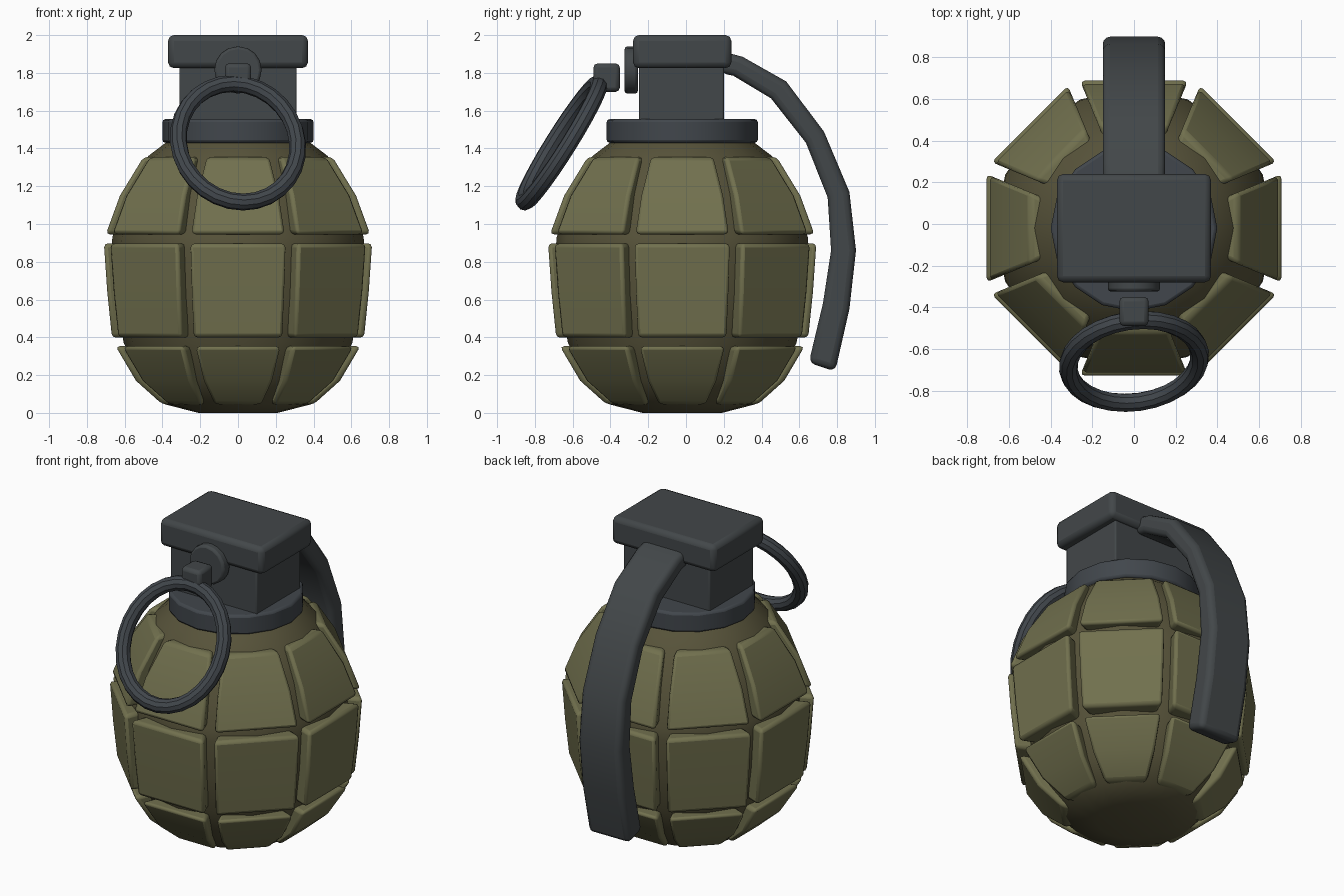
import bpy, bmesh, math
from mathutils import Vector, Matrix

if "Cube" in bpy.data.objects:
    bpy.data.objects.remove(bpy.data.objects["Cube"])

CY = -0.02  # body axis offset in y


def material(name, rgb):
    m = bpy.data.materials.new(name)
    m.diffuse_color = (*rgb, 1)
    m.use_nodes = True
    m.node_tree.nodes["Principled BSDF"].inputs["Base Color"].default_value = m.diffuse_color
    return m


OLIVE = material("olive", (0.165, 0.162, 0.076))
DARK_OLIVE = material("dark_olive", (0.095, 0.086, 0.042))
METAL = material("gunmetal", (0.055, 0.063, 0.067))
BLUE_METAL = material("blue_gunmetal", (0.053, 0.062, 0.072))


def finish(name, bm, mat, bevel=0.0, segments=2):
    """Turn a bmesh into a bevelled, smooth shaded object."""
    bmesh.ops.recalc_face_normals(bm, faces=bm.faces)
    mesh = bpy.data.meshes.new(name)
    bm.to_mesh(mesh)
    bm.free()
    mesh.materials.append(mat)
    ob = bpy.data.objects.new(name, mesh)
    bpy.context.collection.objects.link(ob)
    if bevel:
        b = ob.modifiers.new("bevel", 'BEVEL')
        b.width, b.segments = bevel, segments
        b.limit_method, b.angle_limit = 'ANGLE', math.radians(40)
    bpy.ops.object.select_all(action='DESELECT')
    ob.select_set(True)
    bpy.context.view_layer.objects.active = ob
    bpy.ops.object.shade_smooth_by_angle(angle=math.radians(35))
    return ob


def box(name, x, y, z, mat, bevel):
    bm = bmesh.new()
    size = [b - a for a, b in (x, y, z)]
    mid = [(a + b) / 2 for a, b in (x, y, z)]
    bmesh.ops.create_cube(bm, size=1, matrix=Matrix.Translation(mid) @ Matrix.Diagonal((*size, 1)))
    return finish(name, bm, mat, bevel)


def loft(bm, loops, closed=False):
    """Skin a list of equal vertex loops, capping the ends unless closed."""
    rows = [[bm.verts.new(p) for p in loop] for loop in loops]
    pairs = list(zip(rows, rows[1:])) + ([(rows[-1], rows[0])] if closed else [])
    n = len(rows[0])
    for a, b in pairs:
        for i in range(n):
            j = (i + 1) % n
            bm.faces.new((a[i], a[j], b[j], b[i]))
    if not closed:
        bm.faces.new(rows[0])
        bm.faces.new(rows[-1])


def lathe(name, profile, mat, sides=16, bevel=0.0):
    bm = bmesh.new()
    turns = [math.tau * i / sides for i in range(sides)]
    loft(bm, [[(r * math.cos(t), r * math.sin(t) + CY, z) for t in turns] for r, z in profile])
    return finish(name, bm, mat, bevel)


# Round inner body, seen in the grooves
lathe("body_core", [(0.21, 0), (0.385, 0.045), (0.50, 0.17), (0.605, 0.37), (0.65, 0.62),
                    (0.67, 0.86), (0.665, 0.93), (0.59, 1.16), (0.475, 1.36), (0.37, 1.44)], DARK_OLIVE)

# Eight-sided rows of armour plates: (apothem, height)
ROWS = {
    "lower_plates": [(0.40, 0.045), (0.54, 0.17), (0.648, 0.353)],
    "middle_plates": [(0.667, 0.398), (0.692, 0.64), (0.71, 0.898)],
    "upper_plates": [(0.70, 0.945), (0.625, 1.15), (0.50, 1.355)],
}
for name, profile in ROWS.items():
    bm = bmesh.new()
    for k in range(8):
        turn = Matrix.Translation((0, CY, 0)) @ Matrix.Rotation(k * math.tau / 8, 4, 'Z')
        loops = []
        for a, z in profile:
            w = a * math.tan(math.pi / 8) - 0.034
            d = a - 0.11
            v = w - 0.11 * math.tan(math.pi / 8)
            loops.append([turn @ Vector(p) for p in ((-w, -a, z), (w, -a, z), (v, -d, z), (-v, -d, z))])
        loft(bm, loops)
    finish(name, bm, OLIVE, 0.022)

# Collar, neck and cap
lathe("collar", [(0.40, 1.43), (0.40, 1.555)], BLUE_METAL, 16, 0.015)
box("neck", (-0.31, 0.31), (-0.25, 0.20), (1.5, 1.87), METAL, 0.008)
box("cap", (-0.37, 0.37), (-0.28, 0.24), (1.825, 2.0), METAL, 0.03)

# Round pin head and pin block
bm = bmesh.new()
bmesh.ops.create_cone(bm, cap_ends=True, segments=16, radius1=0.125, radius2=0.125, depth=0.07,
                      matrix=Matrix.Translation((0, -0.29, 1.815)) @ Matrix.Rotation(math.pi / 2, 4, 'X'))
finish("pin_head", bm, METAL, 0.014)
box("pin_block", (-0.07, 0.07), (-0.49, -0.35), (1.70, 1.85), METAL, 0.022)

# Pull ring, oval, tilted forward and slightly turned
bm = bmesh.new()
pose = (Matrix.Translation((0, -0.66, 1.43)) @ Matrix.Rotation(math.radians(8), 4, 'Z')
        @ Matrix.Rotation(math.radians(-32), 4, 'X'))
loops = []
for i in range(28):
    t = math.tau * i / 28
    ring = []
    for j in range(10):
        s = math.tau * j / 10
        r = 0.045 * math.cos(s)
        ring.append(pose @ Vector(((0.318 + r) * math.cos(t), 0.045 * math.sin(s), (0.37 + r) * math.sin(t))))
    loops.append(ring)
loft(bm, loops, closed=True)
finish("pull_ring", bm, BLUE_METAL)

# Curved safety lever: outer and inner edge points (y, z)
LEVER = [((0.19, 1.915), (0.18, 1.80)), ((0.30, 1.885), (0.25, 1.785)), ((0.53, 1.755), (0.45, 1.665)),
         ((0.73, 1.49), (0.635, 1.43)), ((0.865, 1.17), (0.75, 1.14)), ((0.90, 0.86), (0.768, 0.86)),
         ((0.865, 0.55), (0.725, 0.58)), ((0.79, 0.22), (0.65, 0.265))]
bm = bmesh.new()
loft(bm, [[(-0.15, *o), (0.15, *o), (0.15, *i), (-0.15, *i)] for o, i in LEVER])
finish("safety_lever", bm, METAL, 0.035, 3)
